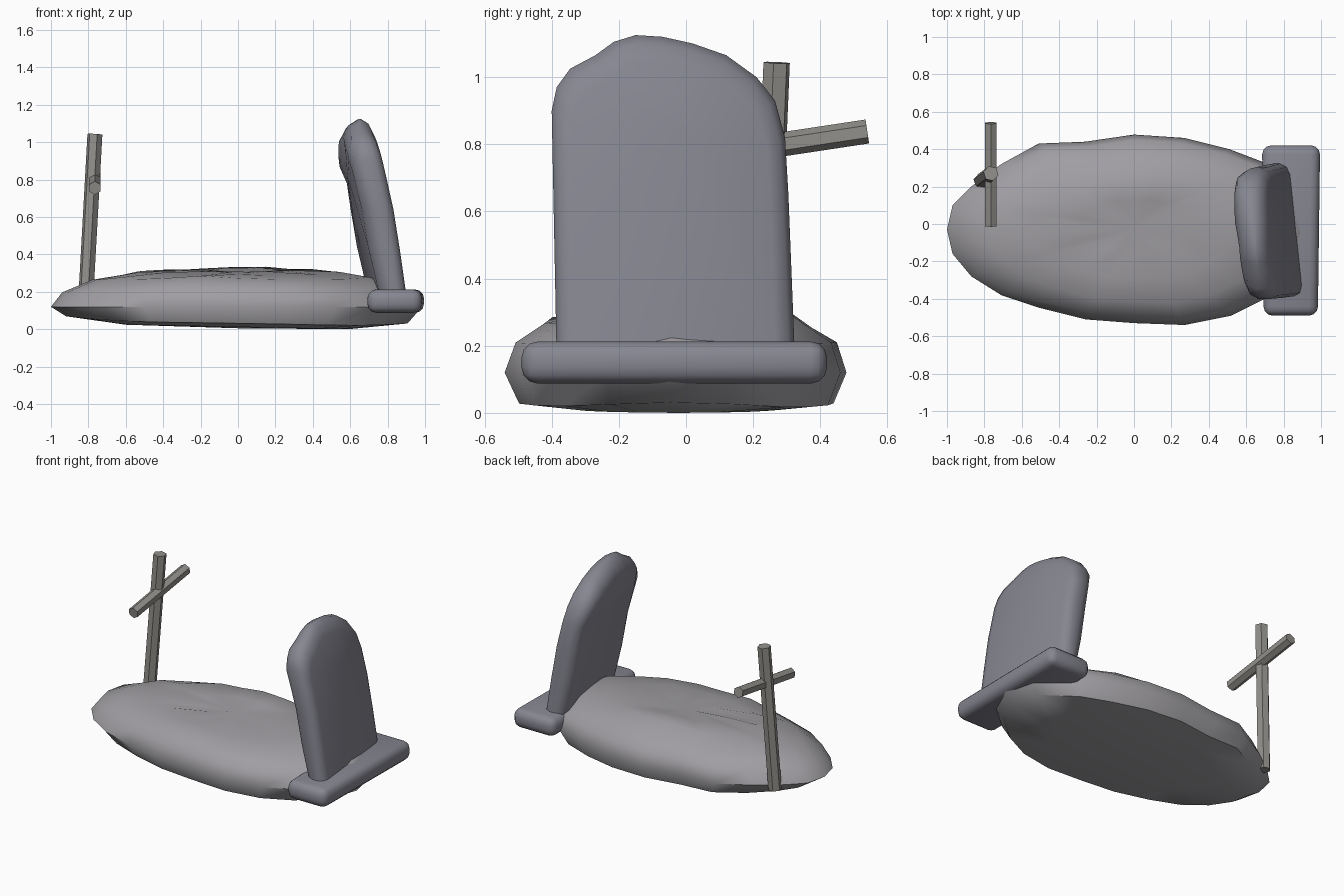
import bpy, bmesh, math, random
from mathutils import Vector

if "Cube" in bpy.data.objects:
    bpy.data.objects.remove(bpy.data.objects["Cube"])

random.seed(4)


def colour(name, rgb):
    mat = bpy.data.materials.new(name)
    mat.diffuse_color = (*rgb, 1)
    mat.use_nodes = True
    mat.node_tree.nodes["Principled BSDF"].inputs["Base Color"].default_value = mat.diffuse_color
    return mat


stone = colour("stone", (.24, .24, .285))
earth = colour("earth", (.35, .34, .36))
wood = colour("wood", (.29, .28, .26))


def interp(table, t):
    """Piecewise linear lookup in a list of (key, value)."""
    if t <= table[0][0]:
        return table[0][1]
    for (a, va), (b, vb) in zip(table, table[1:]):
        if t <= b:
            return va + (vb - va) * (t - a) / (b - a)
    return table[-1][1]


def finish(name, bm, mat, angle=None):
    bmesh.ops.recalc_face_normals(bm, faces=bm.faces)
    mesh = bpy.data.meshes.new(name)
    bm.to_mesh(mesh)
    bm.free()
    mesh.materials.append(mat)
    ob = bpy.data.objects.new(name, mesh)
    bpy.context.collection.objects.link(ob)
    if angle:
        bpy.ops.object.select_all(action='DESELECT')
        ob.select_set(True)
        bpy.context.view_layer.objects.active = ob
        bpy.ops.object.shade_smooth_by_angle(angle=math.radians(angle))
    return ob


def loft(name, rings, start, end, mat, angle=None):
    """Skin a stack of closed rings and close both ends with a fan."""
    bm = bmesh.new()
    loops = [[bm.verts.new(p) for p in ring] for ring in rings]
    n = len(loops[0])
    for a, b in zip(loops, loops[1:]):
        for i in range(n):
            j = (i + 1) % n
            bm.faces.new((a[i], a[j], b[j], b[i]))
    for ring, centre in ((loops[0], start), (loops[-1], end)):
        c = bm.verts.new(centre)
        for i in range(n):
            bm.faces.new((ring[i], ring[(i + 1) % n], c))
    return finish(name, bm, mat, angle)


# Earth mound: oval outline, rings from underside over the rim to the top
outline = [(-1, -.03), (-.97, -.16), (-.87, -.28), (-.71, -.38), (-.5, -.45),
           (-.26, -.51), (0, -.53), (.27, -.54), (.52, -.49), (.72, -.39),
           (.9, -.24), (.985, -.05), (.93, .15), (.72, .32), (.51, .40),
           (.27, .46), (0, .478), (-.26, .44), (-.51, .43), (-.71, .32),
           (-.87, .2), (-.97, .1)]


def mound_ring(scale, height, noise=0):
    ring = []
    for x, y in outline:
        x, y = x * scale, y * scale
        ring.append((x, y, height(x, y) + random.uniform(-noise, noise)))
    return ring


rings = [mound_ring(.6, lambda x, y: .012 - .02 * x),
         mound_ring(.92, lambda x, y: .015 - .02 * x + .05 * x ** 4 + .07 * y * y),
         mound_ring(1, lambda x, y: .12),
         mound_ring(.94, lambda x, y: .21 - .015 * x * x),
         mound_ring(.78, lambda x, y: .268 - .02 * y, .01),
         mound_ring(.55, lambda x, y: .31 + .07 * y, .008),
         mound_ring(.28, lambda x, y: .312 + .06 * y, .008)]
loft("earth_mound", rings, (0, 0, .005), (0, -.02, .305), earth, 50)

# Headstone: arched outline in y/z, leaning towards the mound
arch = [(-.385, .15), (-.39, .4), (-.395, .65), (-.4, .9), (-.385, .97),
        (-.345, 1.025), (-.27, 1.065), (-.215, 1.105), (-.15, 1.125), (-.07, 1.12),
        (.02, 1.1), (.12, 1.065), (.21, 1.0), (.265, .93), (.295, .82),
        (.305, .65), (.315, .4), (.325, .15)]
back_x = [(.15, .885), (.6, .82), (1.0, .73), (1.13, .69)]
front_x = [(.15, .72), (.55, .625), (.76, .605), (.88, .55), (1.0, .54), (1.13, .57)]


def stone_ring(inset, mix, depth):
    ring = []
    for y, z in arch:
        y += (-.035 - y) * inset
        z = z if z < .2 else z + (.62 - z) * inset
        front = interp(front_x, z) - .08 * min(y, 0)
        back = interp(back_x, z) - .1 * max(y, 0)
        x = front * (1 - mix) + back * mix
        ring.append((x + depth - .06 * y, y, z))
    return ring


rings = [stone_ring(.2, 0, 0), stone_ring(.06, 0, .02), stone_ring(0, 0, .06),
         stone_ring(0, 1, -.045), stone_ring(.05, 1, -.012), stone_ring(.16, 1, 0)]
loft("headstone", rings, (.585, 0, .82), (.778, 0, .82), stone, 50)

# Base slab with rounded edges
bm = bmesh.new()
bmesh.ops.create_cube(bm, size=1)
for v in bm.verts:
    v.co = Vector((v.co.x * .31 + .84, v.co.y * .91 - .035, v.co.z * .125 + .15))
    v.co.x += .02 * (v.co.y < 0) * (v.co.x < .8) - .012 * (v.co.y < 0)
bmesh.ops.bevel(bm, geom=bm.edges[:], offset=.048, segments=3, profile=.5,
                affect='EDGES')
finish("base_slab", bm, stone, 40)


# Wooden cross: two hexagonal sticks
def stick(name, a, b, radius, turn=0):
    a, b = Vector(a), Vector(b)
    axis = (b - a).normalized()
    u = axis.cross(Vector((1, 0, 0))).normalized()
    w = axis.cross(u)
    angles = [turn + i * math.pi / 3 for i in range(6)]
    rings = [[p + radius * (math.cos(t) * u + math.sin(t) * w) for t in angles]
             for p in (a, b)]
    loft(name, rings, a, b, wood)


stick("cross_post", (-.818, .23, .09), (-.765, .27, 1.043), .041, .3)
stick("cross_bar", (-.765, -.01, .755), (-.765, .54, .838), .036)
